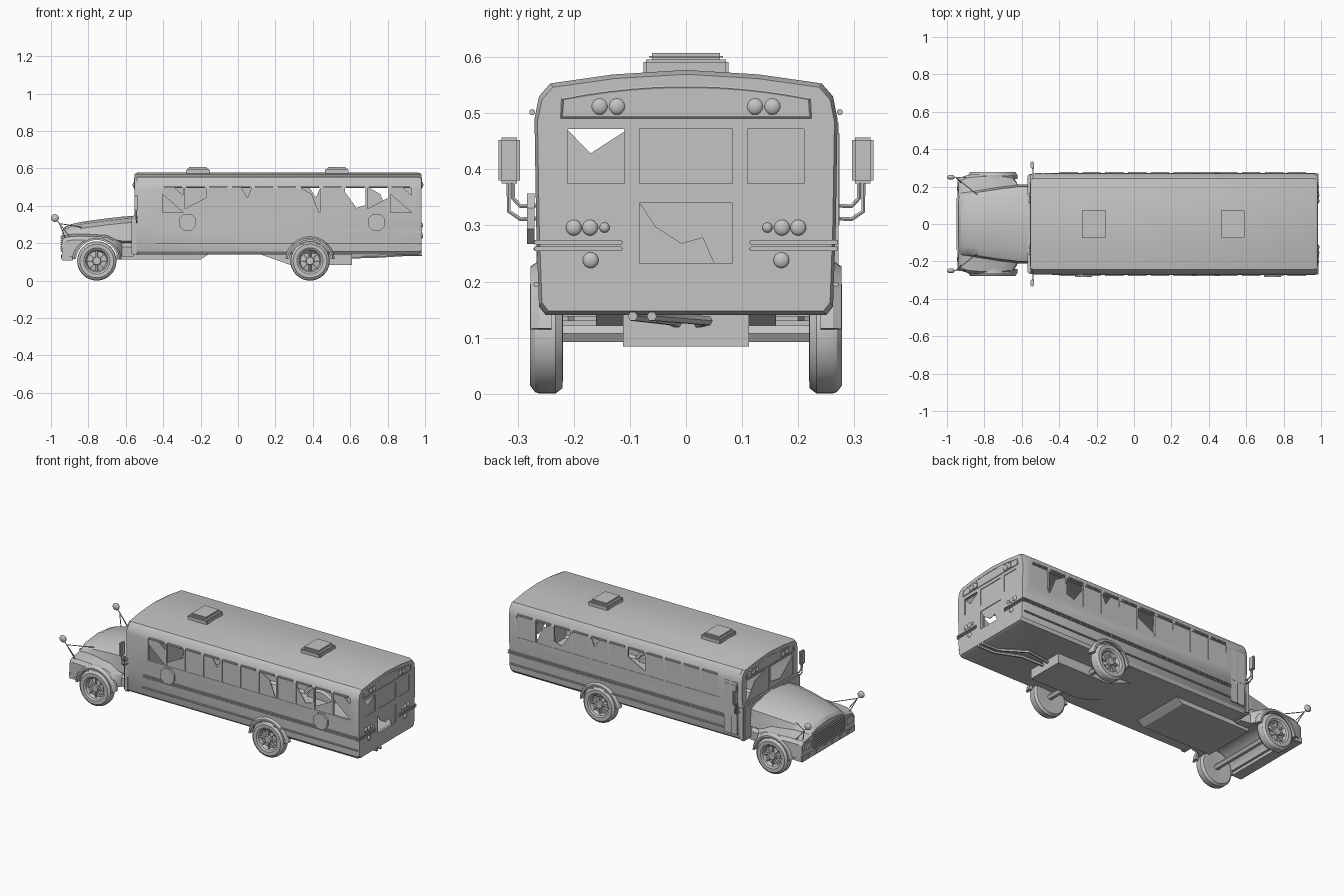
import bpy, bmesh, math
from mathutils import Matrix, Vector

if "Cube" in bpy.data.objects:
    bpy.data.objects.remove(bpy.data.objects["Cube"])

grey = bpy.data.materials.new("plain grey")
grey.use_nodes = True
grey.diffuse_color = (0.55, 0.55, 0.55, 1)
grey.node_tree.nodes["Principled BSDF"].inputs["Base Color"].default_value = grey.diffuse_color
parts = []
SIDES = {"left": -1, "right": 1}


def finish(name, bm):
    bmesh.ops.recalc_face_normals(bm, faces=bm.faces[:])
    mesh = bpy.data.meshes.new(name)
    bm.to_mesh(mesh)
    bm.free()
    mesh.materials.append(grey)
    obj = bpy.data.objects.new(name, mesh)
    bpy.context.collection.objects.link(obj)
    parts.append(obj)
    return obj


def add_box(bm, low, high):
    low, high = Vector(low), Vector(high)
    size = high - low
    matrix = Matrix.Translation((low + high) / 2) @ Matrix.Diagonal((*size, 1))
    bmesh.ops.create_cube(bm, size=1, matrix=matrix)


def box(name, low, high, bevel=0):
    bm = bmesh.new()
    add_box(bm, low, high)
    if bevel:
        bmesh.ops.bevel(bm, geom=bm.edges[:], offset=bevel, segments=2, affect='EDGES')
    return finish(name, bm)


def loft(name, rings):
    """Skin a row of equal-length closed rings and cap both ends."""
    bm = bmesh.new()
    rows = [[bm.verts.new(p) for p in ring] for ring in rings]
    for a, b in zip(rows, rows[1:]):
        for i in range(len(a)):
            j = (i + 1) % len(a)
            bm.faces.new((a[i], a[j], b[j], b[i]))
    bm.faces.new(rows[0])
    bm.faces.new(rows[-1])
    return finish(name, bm)


def mirrored(half):
    """Close a half profile, listed bottom to top, across the centre line."""
    return half + [(-y, z) for y, z in reversed(half) if y > 0]


def lathe(name, profile, centre, side=1, steps=40):
    """Turn (radius, y) points round the y axis."""
    bm = bmesh.new()
    verts = [bm.verts.new((r, y * side, 0)) for r, y in profile]
    edges = [bm.edges.new(pair) for pair in zip(verts, verts[1:])]
    bmesh.ops.spin(bm, geom=verts + edges, axis=(0, 1, 0), cent=(0, 0, 0),
                   angle=math.tau, steps=steps)
    bmesh.ops.remove_doubles(bm, verts=bm.verts[:], dist=0.0001)
    bmesh.ops.translate(bm, verts=bm.verts[:], vec=centre)
    return finish(name, bm)


def blob(name, centre, radii):
    bm = bmesh.new()
    matrix = Matrix.Translation(centre) @ Matrix.Diagonal((*radii, 1))
    bmesh.ops.create_uvsphere(bm, u_segments=20, v_segments=12, radius=1, matrix=matrix)
    return finish(name, bm)


def tube(name, points, radius, closed=False):
    curve = bpy.data.curves.new(name, 'CURVE')
    curve.dimensions = '3D'
    curve.bevel_depth, curve.bevel_resolution = radius, 1
    curve.use_fill_caps = True
    line = curve.splines.new('POLY')
    line.points.add(len(points) - 1)
    for point, co in zip(line.points, points):
        point.co = (*co, 1)
    line.use_cyclic_u = closed
    temp = bpy.data.objects.new(name, curve)
    bm = bmesh.new()
    bpy.context.collection.objects.link(temp)
    graph = bpy.context.evaluated_depsgraph_get()
    mesh = bpy.data.meshes.new_from_object(temp.evaluated_get(graph))
    bm.from_mesh(mesh)
    bpy.data.objects.remove(temp)
    return finish(name, bm)


def cut(obj, cutter):
    mod = obj.modifiers.new("cut", 'BOOLEAN')
    mod.operation, mod.solver, mod.object = 'DIFFERENCE', 'EXACT', cutter
    graph = bpy.context.evaluated_depsgraph_get()
    mesh = bpy.data.meshes.new_from_object(obj.evaluated_get(graph))
    obj.modifiers.clear()
    obj.data = mesh
    parts.remove(cutter)
    bpy.data.objects.remove(cutter)


def pane(name, shape, origin, across, depth):
    """Glass plate; shape is in 0-1 window units, spanned by across and height."""
    origin, across, depth = Vector(origin), Vector(across), Vector(depth)
    up = Vector((0, 0, across.z))
    across.z = 0
    front = [origin + across * u + up * v for u, v in shape]
    return loft(name, [front, [p + depth for p in front]])


# Hollow passenger body
PROFILE = mirrored([(0, .14), (.25, .14), (.262, .155), (.267, .3), (.27, .49),
                    (.262, .53), (.242, .553), (.13, .569), (0, .577)])


def body_ring(x, ys=1, zs=1):
    return [(x, y * ys, .36 + (z - .36) * zs) for y, z in PROFILE]


body = loft("body", [body_ring(-.553, .97, .97), body_ring(-.54), body_ring(.965),
                     body_ring(.982, .98, .965)])
cut(body, loft("interior", [body_ring(-.54, .95, .93), body_ring(.966, .95, .93)]))

# Window openings: side row, rear and windshield
PITCH, COUNT, START, SILL, HEAD = .122, 11, -.41, .365, .495
REAR = [(-.21, -.11, .375, .472), (-.083, .083, .375, .472),
        (.11, .21, .375, .472), (-.083, .083, .233, .34)]
SHIELD = [(-.22, -.008, .35, .48), (.008, .22, .35, .48)]
bm = bmesh.new()
for s in SIDES.values():
    for i in range(COUNT):
        x = START + i * PITCH
        ends = sorted((.2 * s, .32 * s))
        add_box(bm, (x + .005, ends[0], SILL), (x + PITCH - .005, ends[1], HEAD))
for y0, y1, z0, z1 in REAR:
    add_box(bm, (.95, y0, z0), (1, y1, z1))
for y0, y1, z0, z1 in SHIELD:
    add_box(bm, (-.6, y0, z0), (-.52, y1, z1))
cut(body, finish("window_cutter", bm))

# Glass, whole and broken
WHOLE = [(0, 0), (1, 0), (1, 1), (0, 1)]
VALLEY = [(0, 0), (1, 0), (1, .3), (.55, .18), (0, .85)]
SLOPE = [(0, 0), (.95, 0), (.6, .75), (.1, 1), (0, 1)]
RISING = [(0, 0), (1, 0), (1, .6), (0, .15)]
HANGING = [(0, .75), (1, 0), (1, .7), (.6, 1), (0, 1)]
NOTCH = [(0, 0), (1, 0), (1, 1), (.8, .6), (.5, 1), (0, 1)]
CORNER = [(0, 1), (.17, .6), (.45, .32), (.68, .42), (.8, 0), (1, 0), (1, 1)]
BROKEN = {"left": {0: HANGING, 1: RISING, 3: NOTCH, 6: SLOPE, 8: VALLEY, 9: RISING, 10: HANGING},
          "right": {4: RISING, 6: NOTCH, 8: VALLEY, 9: SLOPE}}
for side, s in SIDES.items():
    for i in range(COUNT):
        x = START + i * PITCH
        pane(f"{side}_window_{i}", BROKEN[side].get(i, WHOLE), (x + .005, .261 * s, SILL),
             (PITCH - .01, 0, HEAD - SILL), (0, .005 * s, 0))
        box(f"{side}_window_visor_{i}", (x + .012, .274 * s - .005, HEAD + .002),
            (x + PITCH - .012, .274 * s + .005, HEAD + .012), .002)
OPEN_TOP = [(0, 0), (1, 0), (1, .95), (.4, .55), (0, .97)]
for i, (shape, (y0, y1, z0, z1)) in enumerate(zip([OPEN_TOP, WHOLE, WHOLE, CORNER], REAR)):
    pane(f"rear_window_{i}", shape, (.974, y0, z0), (0, y1 - y0, z1 - z0), (.004, 0, 0))
for i, (shape, (y0, y1, z0, z1)) in enumerate(zip([VALLEY, SLOPE], SHIELD)):
    pane(f"windshield_{i}", shape, (-.549, y0, z0), (0, y1 - y0, z1 - z0), (.004, 0, 0))

# Roof hatches
for name, x in (("front_hatch", -.215), ("rear_hatch", .528)):
    box(name + "_base", (x - .064, -.076, .56), (x + .064, .076, .596), .005)
    box(name + "_lid", (x - .052, -.066, .594), (x + .052, .066, .607), .005)

# Rub rails, with the upper one wrapping round the rear
for side, s in SIDES.items():
    for name, z in (("upper", .27), ("middle", .258), ("lower", .195)):
        box(f"{side}_{name}_rail", (-.44, .267 * s - .005, z - .004),
            (.975, .267 * s + .005, z + .004), .002)
        if name != "lower":
            box(f"{side}_{name}_rear_rail", (.97, .192 * s - .079, z - .004),
                (.987, .192 * s + .079, z + .004), .002)
    # Tail lights
    for y, z, r in ((.2, .296, .014), (.171, .296, .014), (.145, .296, .009), (.17, .238, .014)):
        blob(f"{side}_tail_light", (.982, y * s, z), (.008, r, r))
    # Warning lights in the roof caps
    for end, x in (("front", -.554), ("rear", .982)):
        box(f"{side}_{end}_light_panel", (x - .003, .139 * s - .032, .497),
            (x + .003, .139 * s + .032, .529), .002)
        for y in (.123, .154):
            blob(f"{side}_{end}_warning_light", (x, y * s, .512), (.009, .015, .015))

for end, x in (("front", -.553), ("rear", .982)):
    arch = [(y / 100, .547 - .022 * (y / 22) ** 2) for y in range(-22, 23, 4)]
    tube(end + "_cap_trim", [(x, y, z) for y, z in [(-.222, .492)] + arch + [(.222, .492)]],
         .003, True)

# Entrance door leaves on the right side
for x in (-.53, -.482):
    box("door_leaf", (x, .265, .17), (x + .044, .272, .485), .002)
    box("door_panel", (x + .008, .27, .3), (x + .036, .274, .465), .001)

# Octagonal stop arms on the left side
OCTAGON = [(.049, -.008), (.049, .005), (0, .005)]
for x in (-.27, .74):
    sign = lathe("stop_arm", [(0, -.008)] + OCTAGON, (x, -.275, .312), steps=8)
    sign.data.transform(Matrix.Translation((x, 0, .312)) @ Matrix.Rotation(math.pi / 8, 4, 'Y')
                        @ Matrix.Translation((-x, 0, -.312)))

# Cowl, hood and front fenders
box("cowl", (-.57, -.266, .138), (-.535, .266, .347), .008)
rings = []
for x, wide, shoulder, crown, top in (
        (-.56, .2, .2, .2, .346), (-.62, .21, .2, .2, .342), (-.65, .26, .205, .195, .338),
        (-.7, .268, .23, .19, .333), (-.83, .268, .238, .17, .315), (-.89, .262, .236, .16, .302),
        (-.925, .25, .23, .155, .288), (-.938, .245, .222, .15, .27)):
    half = [(0, .13), (wide, .13), (wide, shoulder - .02), (wide - .015, shoulder),
            (crown + .01, shoulder + .012), (crown, top - .035), (crown * .75, top - .012), (0, top)]
    rings.append([(x, y, z) for y, z in mirrored(half)])
hood = loft("hood", rings)
FRONT, REAR_AXLE, HUB = -.755, .385, .105
cut(hood, lathe("wheel_well", [(0, -.3), (.114, -.3), (.114, .3), (0, .3)], (FRONT, 0, HUB)))

# Grille, headlights and bumper
box("grille_surround", (-.944, -.15, .15), (-.93, .15, .245), .004)
for i in range(8):
    z = .159 + i * .011
    box("grille_slat", (-.949, -.14, z - .003), (-.935, .14, z + .003))
box("front_bumper", (-.943, -.25, .108), (-.88, .25, .147), .005)
for i in range(6):
    y = (i - 2.5) * .075
    box("bumper_plate", (-.946, y - .012, .118), (-.94, y + .012, .136))

# Wheels, arches, mirrors
TYRE = [(0, .022), (.02, .022), (.024, .008), (.052, .004), (.06, .022), (.066, .024), (.07, .028),
        (.09, .029), (.102, .02), (.105, .012), (.105, -.016), (.095, -.029), (.06, -.03), (0, -.02)]
for side, s in SIDES.items():
    for axle, x in (("front", FRONT), ("rear", REAR_AXLE)):
        lathe(f"{side}_{axle}_wheel", TYRE, (x, .249 * s, HUB), s)
        for k in range(8):
            a = k * math.tau / 8
            tube(f"{side}_{axle}_spoke", [(x + r * math.cos(a), .258 * s, HUB + r * math.sin(a))
                                          for r in (.022, .056)], .007)
        ring = []
        for k in range(19):
            a = math.radians(5 + k * 170 / 18)
            ring.append([(x + r * math.cos(a), y * s, HUB + r * math.sin(a))
                         for r, y in ((.112, .24), (.112, .277), (.122, .277), (.132, .262), (.132, .24))])
        loft(f"{side}_{axle}_arch", ring)
    box(f"{side}_headlight", (-.944, .2 * s - .038, .168), (-.93, .2 * s + .038, .215), .004)
    # Round mirror on thin struts above the fender
    blob(f"{side}_fender_mirror", (-.979, .25 * s, .335), (.021, .013, .021))
    stay = (-.955, .25 * s, .305)
    for foot in ((-.925, .22 * s, .232), (-.835, .155 * s, .285), (-.9, .25 * s, .235)):
        tube(f"{side}_mirror_stay", [(-.975, .25 * s, .33), stay, foot], .0025)
    # Flat mirror on a bent bracket beside the cab
    box(f"{side}_door_mirror", (-.553, .315 * s - .019, .375), (-.535, .315 * s + .019, .457), .005)
    for z, y in ((.336, .308), (.313, .316)):
        tube(f"{side}_mirror_bracket", [(-.54, .255 * s, z), (-.54, .295 * s, z - .002),
             (-.543, y * s, z + .012), (-.545, y * s, .38)], .004)

# Axles, chassis boxes and exhaust
for name, x in (("front_axle", FRONT), ("rear_axle", REAR_AXLE)):
    tube(name, [(x, -.24, .107), (x, .24, .107)], .017)


def under_box(name, width, outline):
    loft(name, [[(x, y, z) for x, z in outline] for y in (-width, width)])


under_box("rear_chassis", .112, [(.61, .145), (.61, .084), (.28, .084), (.12, .14), (.12, .145)])
under_box("front_chassis", .16, [(-.15, .145), (-.2, .113), (-.65, .113), (-.65, .145)])
for y, bend in ((-.095, 0), (-.061, .03)):
    tube("exhaust_pipe", [(.58, y + .08, .125), (.75, y + .07 + bend, .13),
                          (.88, y, .138), (.985, y, .138)], .009)

# Shading
bpy.ops.object.select_all(action='DESELECT')
for obj in parts:
    obj.select_set(True)
bpy.context.view_layer.objects.active = body
bpy.ops.object.shade_smooth_by_angle(angle=math.radians(32))
